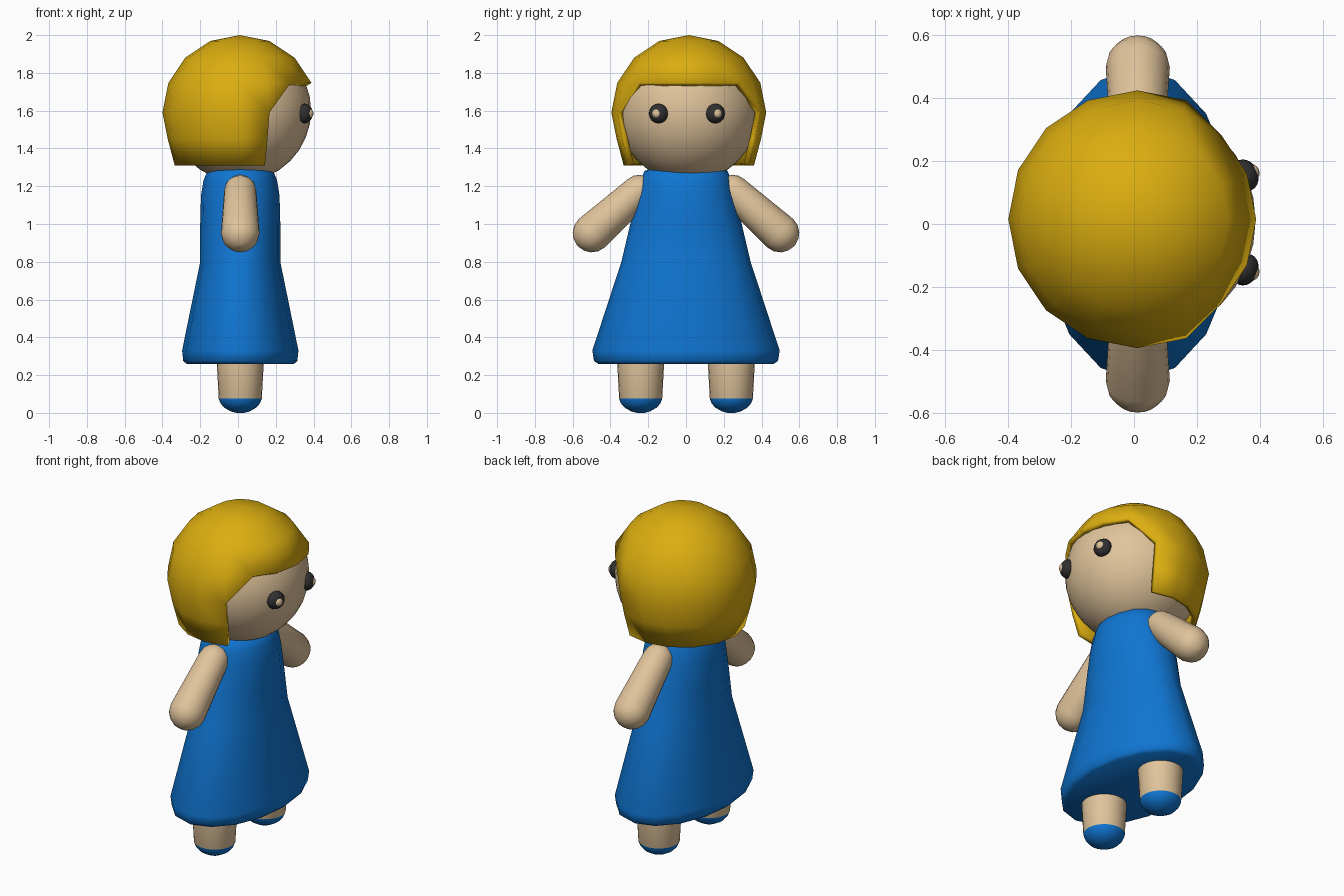
import bpy, bmesh, math
from mathutils import Matrix, Vector

if "Cube" in bpy.data.objects:
    bpy.data.objects.remove(bpy.data.objects["Cube"])


def material(name, rgb):
    m = bpy.data.materials.new(name)
    m.diffuse_color = (*rgb, 1)
    m.use_nodes = True
    m.node_tree.nodes["Principled BSDF"].inputs["Base Color"].default_value = m.diffuse_color
    return m


SKIN = material("skin", (0.75, 0.55, 0.33))
BLUE = material("blue", (0.005, 0.18, 0.65))
YELLOW = material("yellow", (0.71, 0.42, 0.005))
BLACK = material("black", (0.03, 0.03, 0.03))


def finish(bm, name, mats, matrix=Matrix(), angle=50):
    bmesh.ops.recalc_face_normals(bm, faces=bm.faces)
    me = bpy.data.meshes.new(name)
    bm.to_mesh(me)
    bm.free()
    for m in mats:
        me.materials.append(m)
    ob = bpy.data.objects.new(name, me)
    bpy.context.collection.objects.link(ob)
    ob.matrix_world = matrix
    bpy.ops.object.select_all(action='DESELECT')
    ob.select_set(True)
    bpy.context.view_layer.objects.active = ob
    bpy.ops.object.shade_smooth_by_angle(angle=math.radians(angle))
    return ob


def loft(name, profile, mats, matrix, n=16, rule=None, angle=50):
    """Stack elliptical rings (z, rx, ry) and cap both ends."""
    bm = bmesh.new()
    rings = [[bm.verts.new((rx * math.cos(math.tau * i / n), ry * math.sin(math.tau * i / n), z))
              for i in range(n)] for z, rx, ry in profile]
    for a, b in zip(rings, rings[1:]):
        for i in range(n):
            j = (i + 1) % n
            bm.faces.new((a[i], a[j], b[j], b[i]))
    bm.faces.new(rings[0])
    bm.faces.new(rings[-1])
    if rule:
        for f in bm.faces:
            f.material_index = rule(f.calc_center_median())
    return finish(bm, name, mats, matrix, angle)


def ball(name, mat, centre, scale, turn=0, u=32, v=16):
    bm = bmesh.new()
    bmesh.ops.create_uvsphere(bm, u_segments=u, v_segments=v, radius=1)
    bmesh.ops.scale(bm, vec=scale, verts=bm.verts)
    return finish(bm, name, [mat], Matrix.Translation(centre) @ Matrix.Rotation(turn, 4, 'Z'), 180)


# Dress: flared oval body with a closed hem
loft("dress", [(0.26, 0.285, 0.465), (0.275, 0.302, 0.487), (0.33, 0.308, 0.496),
               (0.80, 0.212, 0.342), (1.00, 0.212, 0.295), (1.15, 0.208, 0.26),
               (1.23, 0.195, 0.242), (1.28, 0.175, 0.22), (1.305, 0.13, 0.165)],
     [BLUE], Matrix.Translation((0.012, 0, 0)))

# Head
ball("head", SKIN, (0.01, 0.01, 1.6), (0.377, 0.377, 0.377))

# Hair: faceted cap, cut open around the face
bm = bmesh.new()
rows = [(1.59 + 0.41 * math.sin(math.radians(a)), 0.41 * math.cos(math.radians(a)))
        for a in (67.5, 45, 22.5, 0)] + [(1.45, 0.382), (1.31, 0.345)]
grid = [[bm.verts.new((r * math.cos(math.tau * i / 16), r * math.sin(math.tau * i / 16), z))
         for i in range(16)] for z, r in rows]
top = bm.verts.new((0, 0, 2.0))
for i in range(16):
    j = (i + 1) % 16
    bm.faces.new((top, grid[0][i], grid[0][j]))
    for k in range(5):
        a, b, c, d = grid[k][i], grid[k + 1][i], grid[k + 1][j], grid[k][j]
        if k < 2 or 3 <= i <= 12:
            bm.faces.new((a, b, c, d))
        elif k == 2 and i == 2:      # slanted fringe corners
            bm.faces.new((a, c, d))
        elif k == 2 and i == 13:
            bm.faces.new((a, b, d))
bmesh.ops.delete(bm, geom=[v for v in bm.verts if not v.link_faces], context='VERTS')
hair = finish(bm, "hair", [YELLOW], Matrix.Translation((0.01, 0.015, 0)), 50)
mod = hair.modifiers.new("thickness", 'SOLIDIFY')
mod.thickness = 0.03
mod.offset = -1

for s, side in ((1, "left"), (-1, "right")):
    # Eye: flattened ball with a small dot facing outward
    turn = s * math.radians(23)
    out = Vector((math.cos(turn), math.sin(turn), 0))
    centre = Vector((0.353, 0.005 + s * 0.15, 1.585))
    ball(side + "_eye", BLACK, centre, (0.042, 0.052, 0.052), turn, 20, 12)
    ball(side + "_eye_dot", SKIN, centre + out * 0.026, (0.022, 0.026, 0.026), turn, 16, 8)

    # Arm: tapered capsule from shoulder to hand
    a, b = Vector((0.012, s * 0.25, 1.175)), Vector((0.012, s * 0.498, 0.952))
    length, r0, r1 = (b - a).length, 0.085, 0.102
    caps = [math.radians(t) for t in (4, 25, 45, 67, 90)]
    prof = [(-r0 * math.cos(t), r0 * math.sin(t)) for t in caps]
    prof += [(length + r1 * math.cos(t), r1 * math.sin(t)) for t in reversed(caps)]
    loft(side + "_arm", [(z, r, r) for z, r in prof], [SKIN],
         Matrix.Translation(a) @ (b - a).to_track_quat('Z', 'X').to_matrix().to_4x4(), 20, angle=180)

    # Leg: skin above, rounded blue shoe below
    prof = [(0, 0.02), (0.008, 0.05), (0.028, 0.085), (0.05, 0.104), (0.075, 0.114),
            (0.26, 0.124), (0.40, 0.124)]
    loft(side + "_leg", [(z, r, r) for z, r in prof], [SKIN, BLUE],
         Matrix.Translation((0.012, s * 0.24, 0)), 24, lambda c: int(c.z < 0.075))
